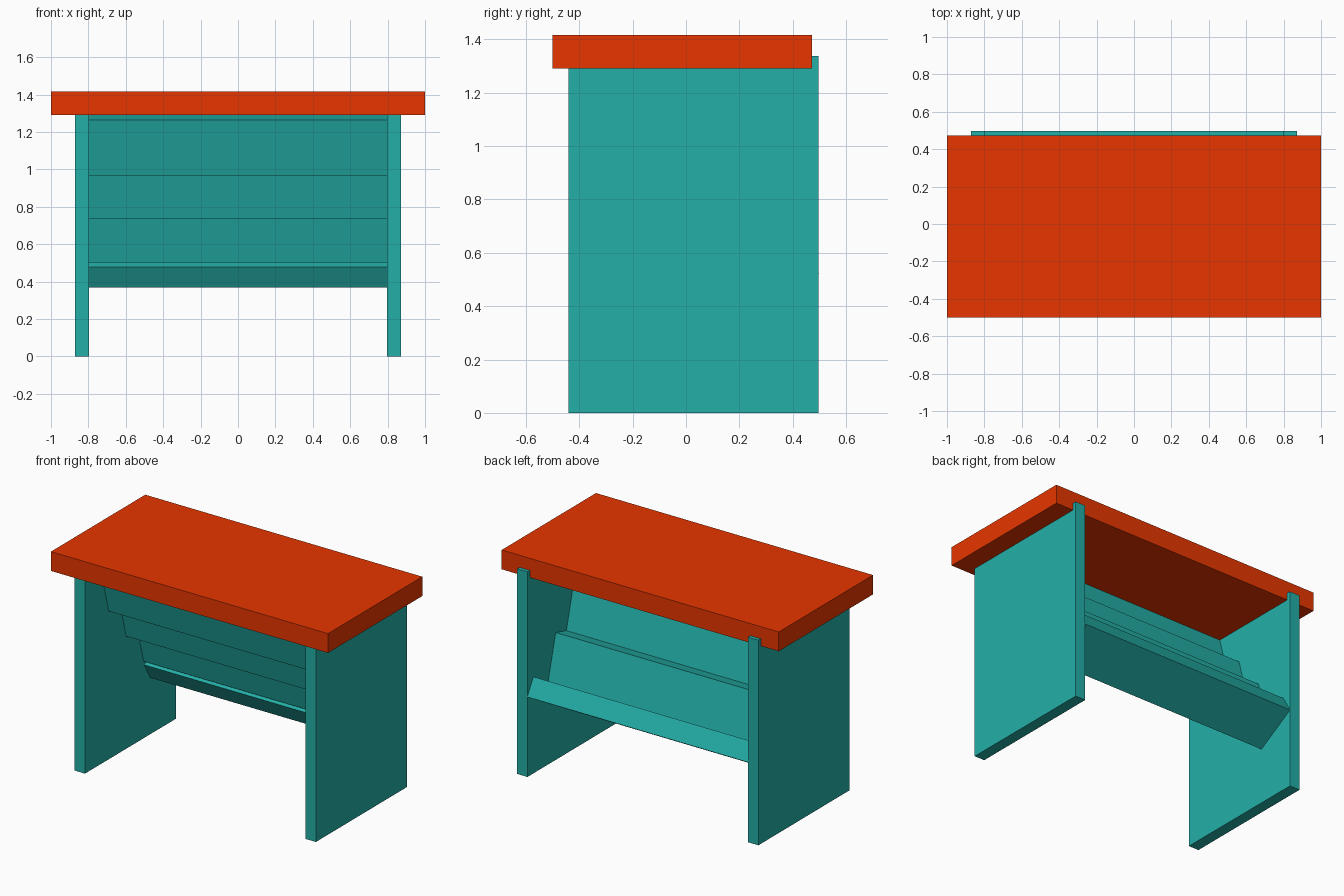
import bpy
from math import radians
from mathutils import Matrix, Vector

cube = bpy.data.objects.get("Cube")
if cube:
    bpy.data.objects.remove(cube, do_unlink=True)


def make_material(name, rgb):
    mat = bpy.data.materials.new(name)
    mat.use_nodes = True
    mat.diffuse_color = (*rgb, 1)
    mat.node_tree.nodes["Principled BSDF"].inputs["Base Color"].default_value = (*rgb, 1)
    return mat


orange = make_material("orange red", (0.8, 0.037, 0.0))
teal = make_material("teal", (0.017, 0.43, 0.39))


def box(name, low, high, mat):
    """Axis-aligned box between two corners."""
    low, high = Vector(low), Vector(high)
    bpy.ops.mesh.primitive_cube_add(size=1, location=(low + high) / 2)
    obj = bpy.context.object
    obj.name = name
    obj.data.transform(Matrix.Diagonal((*(high - low), 1)))
    obj.data.materials.append(mat)
    return obj


HALF_WIDTH = 0.797
LENGTH, THICK = 0.307, 0.125


def plank(name, y, z, tilt):
    """Plank rising from its lower front edge at (y, z), leaning by tilt degrees."""
    obj = box(name, (-HALF_WIDTH, 0, 0), (HALF_WIDTH, THICK, LENGTH), teal)
    # Put the lower front edge on the object's origin, then lean it
    obj.data.transform(Matrix.Translation((0, THICK / 2, LENGTH / 2)))
    obj.location = (0, y, z)
    obj.rotation_euler.x = radians(tilt)
    return obj


# Table top
box("table_top", (-1, -0.5, 1.291), (1, 0.472, 1.417), orange)

# Side panels, with their back edges rising behind the top
for side, x in (("left", 0.8335), ("right", -0.8335)):
    box(side + "_side_panel", (x - 0.037, -0.44, 0), (x + 0.037, 0.497, 1.338), teal)

# Three overlapping planks stepping down and back
for i, part in enumerate(("upper", "middle", "lower")):
    plank(part + "_back_plank", -0.196 + 0.18 * i, 0.967 - 0.2325 * i, 15)

# Shelf plank tilted up towards the back
plank("shelf_plank", 0.17, 0.477, -60)
